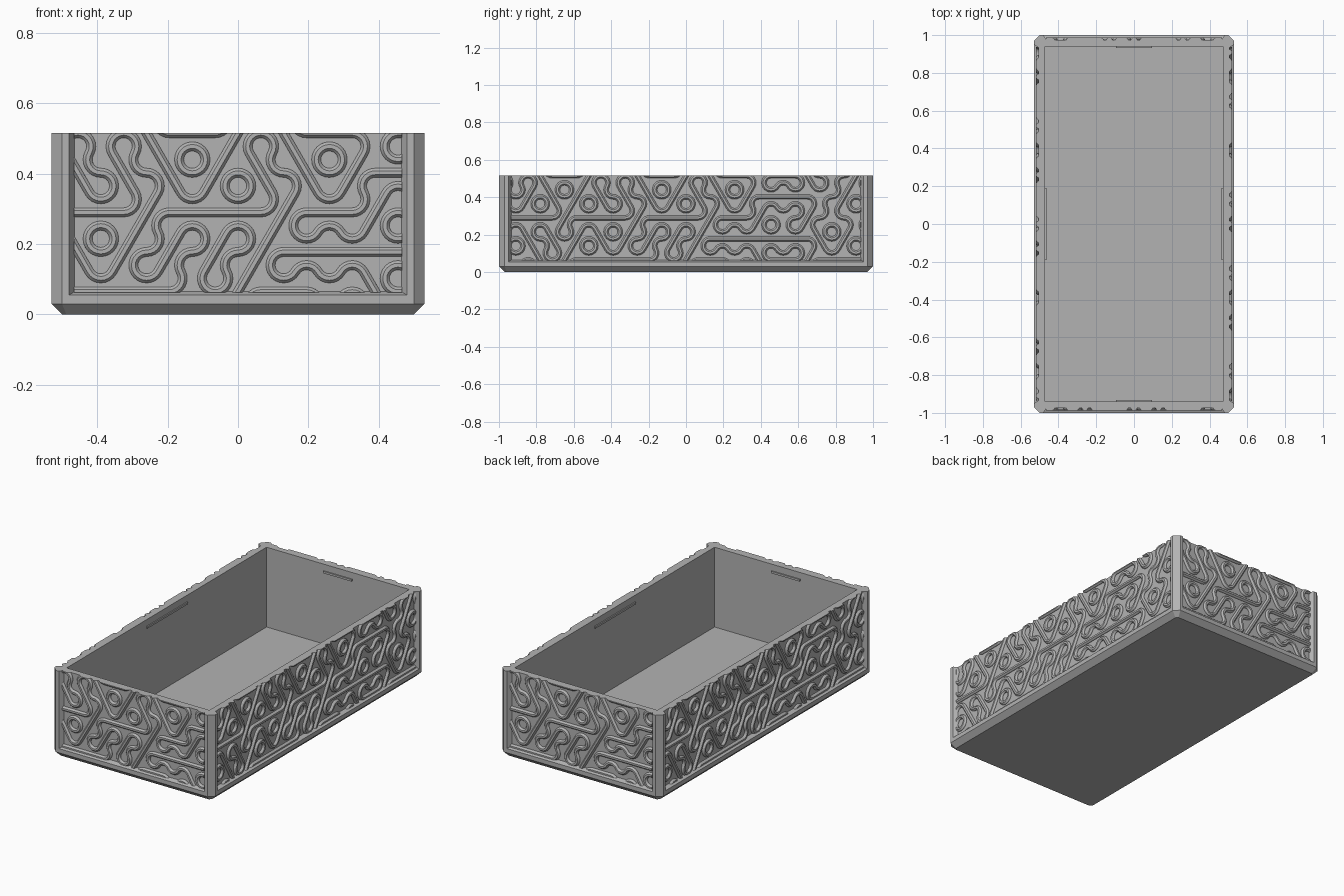
import bpy, bmesh
from math import cos, sin, radians, sqrt
from mathutils import Vector, Matrix

if "Cube" in bpy.data.objects:
    bpy.data.objects.remove(bpy.data.objects["Cube"])

HX, HY, TOP = 0.53, 1.0, 0.515      # half width, half length, height
DEPTH = 0.025                       # recess of the side panels
SILL = 0.065                        # bottom edge of the panels
S = 0.075                           # hexagon tile side
W = S * sqrt(3)

grey = bpy.data.materials.new("grey")
grey.use_nodes = True
grey.diffuse_color = (0.45, 0.45, 0.45, 1)
grey.node_tree.nodes["Principled BSDF"].inputs["Base Color"].default_value = (0.45, 0.45, 0.45, 1)


def make_object(name, bm):
    mesh = bpy.data.meshes.new(name)
    bm.to_mesh(mesh)
    bm.free()
    mesh.materials.append(grey)
    obj = bpy.data.objects.new(name, mesh)
    bpy.context.collection.objects.link(obj)
    return obj


def octagon(bm, inset, cut, z):
    x, y = HX - inset, HY - inset
    pts = [(x, -y + cut), (x, y - cut), (x - cut, y), (-x + cut, y),
           (-x, y - cut), (-x, -y + cut), (-x + cut, -y), (x - cut, -y)]
    return [bm.verts.new((px, py, z)) for px, py in pts]


# Tray body: one skin from the underside, over the rim, down to the floor
bm = bmesh.new()
loops = [octagon(bm, *r) for r in (
    (0.03, 0.0124, 0), (0, 0.03, 0.03), (0, 0.03, 0.055), (DEPTH, 0.01, SILL),
    (DEPTH, 0.01, TOP), (0.06, 0.0005, TOP), (0.06, 0.0005, 0.04))]
for a, b in zip(loops, loops[1:]):
    for i in range(8):
        j = (i + 1) % 8
        bm.faces.new((a[i], a[j], b[j], b[i]))
bm.faces.new(loops[0][::-1])
bm.faces.new(loops[-1])
bmesh.ops.recalc_face_normals(bm, faces=bm.faces)
make_object("tray_body", bm)

# Chamfered corner posts with sloped inner edges
half_post = [(0.03, 0), (0.05, 0), (0.066, DEPTH), (0.066, 0.04)]
outline = half_post + [(0.04, 0.04)] + [(b, a) for a, b in reversed(half_post)]
for sx, side in ((1, "left"), (-1, "right")):
    for sy, end in ((1, "back"), (-1, "front")):
        bm = bmesh.new()
        base = bm.faces.new([bm.verts.new((sx * (HX - a), sy * (HY - b), 0.05)) for a, b in outline])
        top = bmesh.ops.extrude_face_region(bm, geom=[base])["geom"]
        bmesh.ops.translate(bm, vec=(0, 0, TOP - 0.05),
                            verts=[v for v in top if isinstance(v, bmesh.types.BMVert)])
        bmesh.ops.recalc_face_normals(bm, faces=bm.faces)
        make_object(f"{end}_{side}_post", bm)

# Small catch ridges inside the rim
for name, size, pos in (("end_catch", (0.19, 0.012, 0.012), (0, HY - 0.061, 0.47)),
                        ("side_catch", (0.012, 0.38, 0.012), (HX - 0.061, 0, 0.47))):
    for s in (1, -1):
        bm = bmesh.new()
        bmesh.ops.create_cube(bm, size=1)
        bmesh.ops.scale(bm, vec=size, verts=bm.verts)
        bmesh.ops.translate(bm, vec=(pos[0] * s, pos[1] * s, pos[2]), verts=bm.verts)
        make_object(f"{name}_{'a' if s > 0 else 'b'}", bm)

# Winding relief: each hexagon tile holds a straight run and two bends, or three bends
#   H, R, L = straight run flat, rising, falling;  Y, T = three bends
TILES = {"H": (0, (1, 4)), "R": (1, (2, 5)), "L": (2, (0, 3)),
         "Y": (None, (0, 2, 4)), "T": (None, (1, 3, 5))}
ROWS = ["HTLRHHHYRHTLHRHHH",        # bottom row up; even rows centred on a tile
        "RLLRLRRRRHHHHLRL",
        "HHHRHHRHHRHRTRYTH",
        "LRLRLLLRLLRHHTRL",
        "HTLHRTLHRLHTHLTRH"]
PROFILE = [(0.0135, -0.003), (0.0125, 0.005), (0.0055, 0.013),
           (-0.0055, 0.013), (-0.0125, 0.005), (-0.0135, -0.003)]


def polar(r, deg):
    return Vector((cos(radians(deg)), sin(radians(deg)))) * r


def sweep(bm, path):
    """Sweep the ridge profile along (point, tangent) pairs."""
    rings = []
    for p, t in path:
        left = Vector((-t.y, t.x))
        rings.append([bm.verts.new((*(p + left * o), h)) for o, h in PROFILE])
    n = len(PROFILE)
    for a, b in zip(rings, rings[1:]):
        for i in range(n):
            j = (i + 1) % n
            bm.faces.new((a[i], a[j], b[j], b[i]))


def tile(bm, centre, kind):
    line, bends = TILES[kind]
    if line is not None:
        d = polar(1, 60 * line)
        sweep(bm, [(centre - d * W / 2, d), (centre + d * W / 2, d)])
    for e in bends:
        a = 30 + 60 * e
        hub = centre + polar(S, a)
        angles = [a + 120 + 15 * i for i in range(9)]
        sweep(bm, [(hub + polar(S / 2, g), polar(1, g + 90)) for g in angles])


def relief(name, half, distance, turn):
    bm = bmesh.new()
    for r, row in enumerate(ROWS):
        first = -8 if r % 2 == 0 else -7.5
        for i, kind in enumerate(row):
            u = (first + i) * W
            if abs(u) < half + W:
                tile(bm, Vector((u, SILL + 1.5 * S * r)), kind)
    bmesh.ops.remove_doubles(bm, verts=bm.verts, dist=0.0002)
    # Trim to the panel and cap the cut ends
    for co, no in (((half, 0, 0), (1, 0, 0)), ((-half, 0, 0), (-1, 0, 0)),
                   ((0, SILL - 0.003, 0), (0, -1, 0)), ((0, TOP, 0), (0, 1, 0))):
        cut = bmesh.ops.bisect_plane(bm, geom=bm.verts[:] + bm.edges[:] + bm.faces[:],
                                     plane_co=co, plane_no=no, clear_outer=True)["geom_cut"]
        edges = [e for e in cut if isinstance(e, bmesh.types.BMEdge) and e.is_boundary]
        if edges:
            bmesh.ops.holes_fill(bm, edges=edges, sides=0)
    stand = Matrix(((1, 0, 0, 0), (0, 0, -1, -distance), (0, 1, 0, 0), (0, 0, 0, 1)))
    bm.transform(Matrix.Rotation(radians(turn), 4, "Z") @ stand)
    return make_object(name, bm)


for name, half, distance, turn in (
        ("front_relief", HX - 0.064, HY - DEPTH, 0), ("left_relief", HY - 0.064, HX - DEPTH, 90),
        ("back_relief", HX - 0.064, HY - DEPTH, 180), ("right_relief", HY - 0.064, HX - DEPTH, 270)):
    obj = relief(name, half, distance, turn)
    bpy.ops.object.select_all(action="DESELECT")
    obj.select_set(True)
    bpy.context.view_layer.objects.active = obj
    bpy.ops.object.shade_smooth_by_angle(angle=radians(25))
